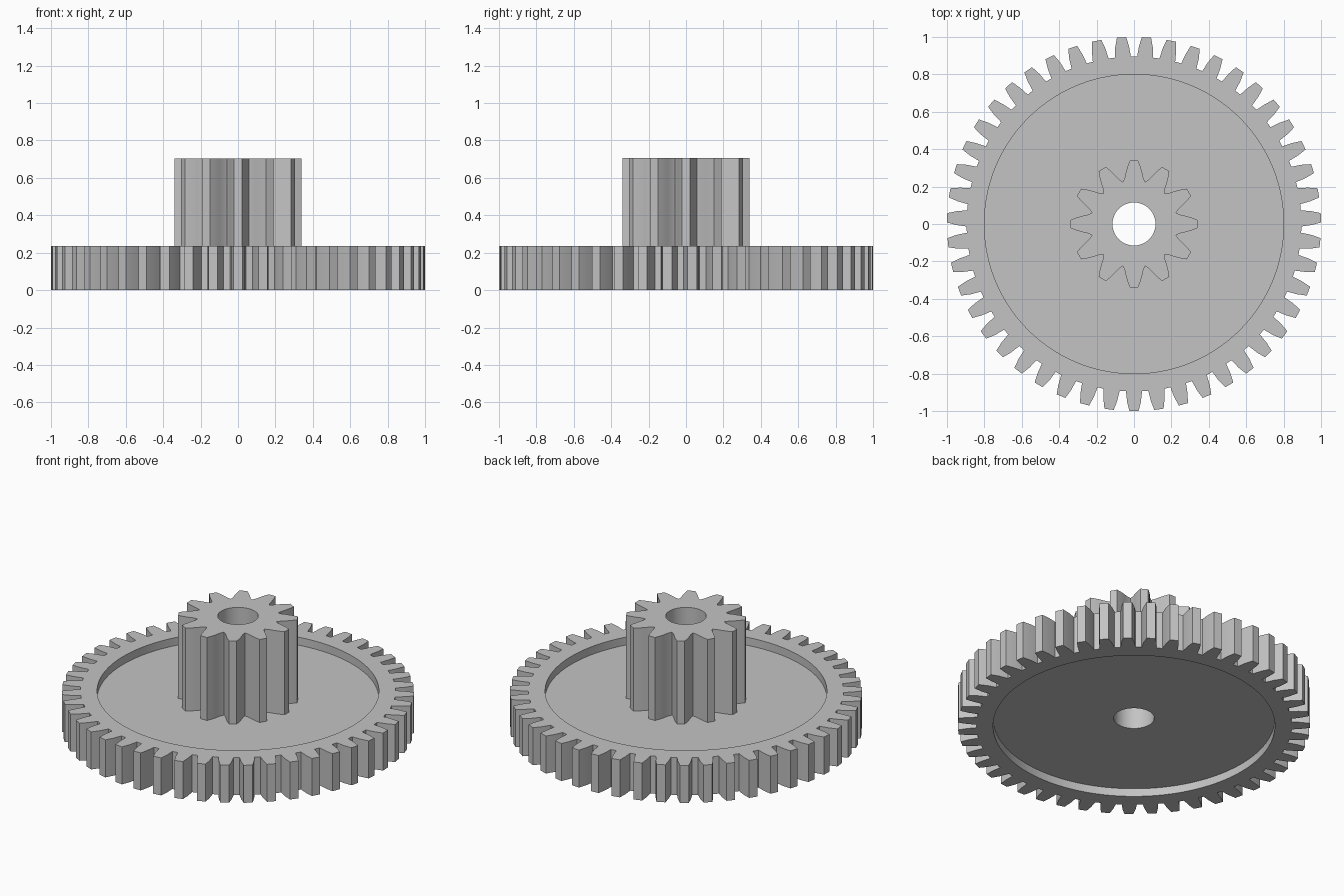
import bpy, bmesh, math

if "Cube" in bpy.data.objects:
    bpy.data.objects.remove(bpy.data.objects["Cube"])

grey = bpy.data.materials.new("light_grey")
grey.diffuse_color = (0.55, 0.55, 0.55, 1.0)
grey.use_nodes = True
grey.node_tree.nodes["Principled BSDF"].inputs["Base Color"].default_value = grey.diffuse_color


def gear_outline(teeth, flank, valley, phase):
    """(radius, angle) points; flank is (radius, half width) from root to tip."""
    pitch = 2 * math.pi / teeth
    half = [(r, math.asin(w / r)) for r, w in flank]
    tooth = [(valley, -pitch / 2)] + [(r, -a) for r, a in half]
    tooth += [(r, a) for r, a in reversed(half)]
    return [(r, phase + k * pitch + a) for k in range(teeth) for r, a in tooth]


def circle(outline, radius):
    """Circle with the same angles as an outline."""
    return [(radius, a) for _, a in outline]


def loft(name, rings, closed):
    """Join successive (outline, z) rings with quads."""
    bm = bmesh.new()
    loops = [[bm.verts.new((r * math.cos(a), r * math.sin(a), z)) for r, a in ring]
             for ring, z in rings]
    n = len(loops[0])
    pairs = list(zip(loops, loops[1:])) + ([(loops[-1], loops[0])] if closed else [])
    for lo, hi in pairs:
        for i in range(n):
            j = (i + 1) % n
            bm.faces.new((lo[i], lo[j], hi[j], hi[i]))
    mesh = bpy.data.meshes.new(name)
    bm.to_mesh(mesh)
    bm.free()
    mesh.materials.append(grey)
    obj = bpy.data.objects.new(name, mesh)
    bpy.context.collection.objects.link(obj)
    bpy.ops.object.select_all(action='DESELECT')
    obj.select_set(True)
    bpy.context.view_layer.objects.active = obj
    bpy.ops.object.shade_smooth_by_angle(angle=math.radians(20))
    return obj


BORE, RECESS = 0.115, 0.80
THICK, DEPTH, TOP = 0.235, 0.05, 0.705

# Large gear wheel, recessed on both faces
wheel = gear_outline(47, [(0.895, 0.043), (0.95, 0.037), (1.0, 0.025)], 0.895, -math.pi / 2)
rim, bore = circle(wheel, RECESS), circle(wheel, BORE)
loft("gear_wheel", [
    (wheel, 0), (wheel, THICK),
    (rim, THICK), (rim, THICK - DEPTH),
    (bore, THICK - DEPTH), (bore, DEPTH),
    (rim, DEPTH), (rim, 0)], True)

# Small pinion standing on the web, with the shaft hole running through
pinion = gear_outline(12, [(0.25, 0.050), (0.28, 0.043), (0.31, 0.034), (0.34, 0.022)], 0.232, 0)
hole = circle(pinion, BORE)
loft("pinion", [
    (pinion, THICK - DEPTH), (pinion, TOP),
    (hole, TOP), (hole, THICK - DEPTH)], False)
